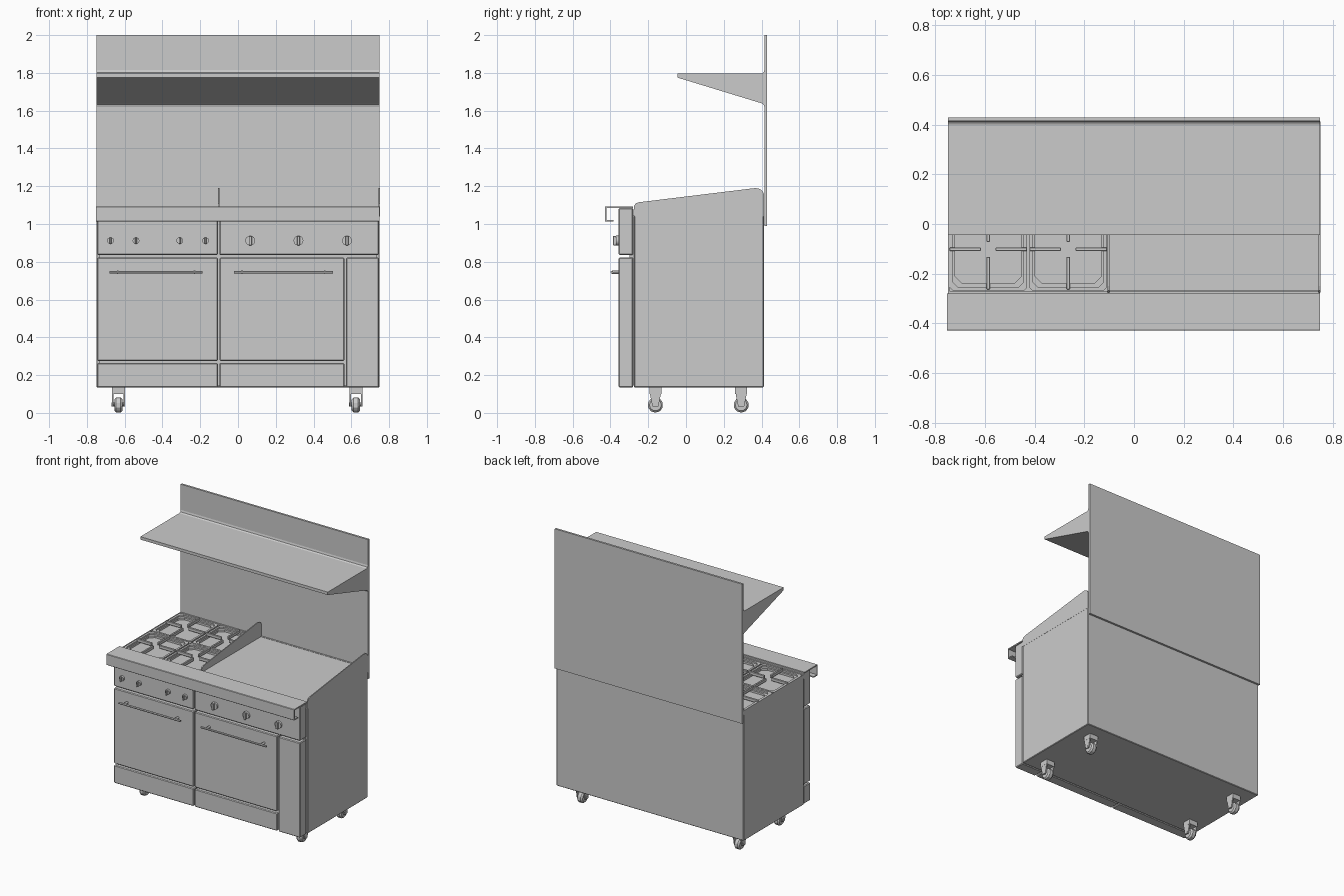
import bpy, bmesh, math
from mathutils import Matrix

if "Cube" in bpy.data.objects:
    bpy.data.objects.remove(bpy.data.objects["Cube"])


def finish(name, bm, bevel=0.0):
    bmesh.ops.recalc_face_normals(bm, faces=bm.faces)
    me = bpy.data.meshes.new(name)
    bm.to_mesh(me)
    bm.free()
    ob = bpy.data.objects.new(name, me)
    bpy.context.collection.objects.link(ob)
    if bevel:
        m = ob.modifiers.new("bevel", 'BEVEL')
        m.width, m.segments = bevel, 1
    return ob


def box(name, x0, x1, y0, y1, z0, z1, bevel=0.0):
    bm = bmesh.new()
    M = Matrix.Translation(((x0 + x1) / 2, (y0 + y1) / 2, (z0 + z1) / 2)) @ \
        Matrix.Diagonal((x1 - x0, y1 - y0, z1 - z0, 1))
    bmesh.ops.create_cube(bm, size=1, matrix=M)
    return finish(name, bm, bevel)


def prism(name, pts, x0, x1, bevel=0.0):
    """Extrude a (y, z) profile along x."""
    bm = bmesh.new()
    f = bm.faces.new([bm.verts.new((x0, y, z)) for y, z in pts])
    r = bmesh.ops.extrude_face_region(bm, geom=[f])
    vs = [v for v in r['geom'] if isinstance(v, bmesh.types.BMVert)]
    bmesh.ops.translate(bm, verts=vs, vec=(x1 - x0, 0, 0))
    return finish(name, bm, bevel)


def cyl(name, c, r, length, axis, n=16, bevel=0.0, smooth=True):
    bm = bmesh.new()
    rot = Matrix.Rotation(math.pi / 2, 4, 'Y' if axis == 'X' else 'X')
    bmesh.ops.create_cone(bm, cap_ends=True, segments=n, radius1=r, radius2=r,
                          depth=length, matrix=Matrix.Translation(c) @ rot)
    ob = finish(name, bm, bevel)
    if smooth:
        bpy.ops.object.select_all(action='DESELECT')
        ob.select_set(True)
        bpy.context.view_layer.objects.active = ob
        bpy.ops.object.shade_smooth_by_angle()
    return ob


# Cabinet body with raised rims around the burner well
box("body", -0.75, 0.75, -0.275, 0.412, 0.135, 1.05, 0.004)
box("front_core", -0.735, 0.735, -0.30, -0.27, 0.145, 1.07)
box("left_rim", -0.75, -0.744, -0.275, 0.412, 1.045, 1.077)
box("front_rim", -0.75, 0.75, -0.28, -0.27, 1.045, 1.077)
box("back_rim", -0.75, 0.75, 0.402, 0.412, 1.045, 1.077)
box("griddle_plate", -0.1, 0.744, -0.268, 0.404, 1.045, 1.075)

# Sloped splash guards beside the griddle
guard = [(-0.275, 1.04), (-0.275, 1.095), (-0.267, 1.109), (-0.25, 1.115), (0.365, 1.19),
         (0.385, 1.188), (0.402, 1.178), (0.412, 1.16), (0.412, 1.04)]
for name, x in (("middle_guard", -0.106), ("right_guard", 0.744)):
    prism(name, guard, x, x + 0.007)

# Back panel and wedge shelf with small fillets
prism("back_panel_shelf", [
    (0.43, 0.99), (0.43, 2.0), (0.415, 2.0), (0.415, 1.815), (0.411, 1.802), (0.40, 1.796),
    (-0.045, 1.796), (-0.045, 1.775), (0.40, 1.639), (0.411, 1.632), (0.415, 1.62),
    (0.415, 0.99)], -0.75, 0.75)

# Bent front rail
prism("front_rail", [
    (-0.28, 1.093), (-0.427, 1.093), (-0.43, 1.09), (-0.43, 1.016), (-0.427, 1.013),
    (-0.385, 1.013), (-0.385, 1.021), (-0.422, 1.021), (-0.422, 1.085), (-0.28, 1.085)],
    -0.753, 0.75)

# Front panels
F, B = -0.357, -0.28
for name, x0, x1, z0, z1 in (
        ("left_control_panel", -0.745, -0.107, 0.836, 1.084),
        ("right_control_panel", -0.098, 0.746, 0.836, 1.084),
        ("left_door", -0.745, -0.107, 0.276, 0.822),
        ("right_door", -0.098, 0.563, 0.276, 0.822),
        ("left_kick_panel", -0.745, -0.107, 0.135, 0.264),
        ("right_kick_panel", -0.098, 0.563, 0.135, 0.264),
        ("side_panel", 0.573, 0.746, 0.135, 0.822)):
    box(name, x0, x1, F, B, z0, z1, 0.005)

# Door handles
for side, x0, x1 in (("left", -0.68, -0.187), ("right", -0.022, 0.502)):
    cyl(side + "_handle", ((x0 + x1) / 2, -0.392, 0.745), 0.007, x1 - x0, 'X', 12)
    for i, x in enumerate((x0 + 0.043, x1 - 0.043)):
        cyl(f"{side}_handle_post_{i}", (x, -0.373, 0.745), 0.009, 0.036, 'Y', 12)

# Knobs with grip bars
for i, (x, r) in enumerate([(-0.675, 0.018), (-0.54, 0.018), (-0.308, 0.018), (-0.172, 0.018),
                            (0.065, 0.026), (0.32, 0.026), (0.577, 0.026)]):
    cyl(f"knob_{i}", (x, -0.363, 0.912), r, 0.014, 'Y')
    w = r * 0.3
    box(f"knob_grip_{i}", x - w, x + w, -0.386, -0.368, 0.912 - r * 0.95, 0.912 + r * 0.95, 0.002)


# Burner grates: octagonal frames with four fingers
def octagon(cx, cy, hx, hy, c):
    q = [(hx, hy - c), (hx - c, hy)]
    return [(cx + x, cy + y) for x, y in
            q + [(-q[1][0], q[1][1]), (-q[0][0], q[0][1])] +
            [(-q[0][0], -q[0][1]), (-q[1][0], -q[1][1])] +
            [(q[1][0], -q[1][1]), (q[0][0], -q[0][1])]]


def frame(name, outer, inner, z0, z1):
    bm = bmesh.new()
    rings = [[bm.verts.new((x, y, z)) for x, y in pts]
             for pts, z in ((outer, z0), (outer, z1), (inner, z1), (inner, z0))]
    for k in range(4):
        a, b = rings[k], rings[(k + 1) % 4]
        for i in range(8):
            j = (i + 1) % 8
            bm.faces.new((a[i], a[j], b[j], b[i]))
    return finish(name, bm)


HX, HY, ZT = 0.156, 0.166, 1.086
for i, cx in enumerate((-0.587, -0.265)):
    for j, cy in enumerate((-0.102, 0.235)):
        tag = f"{i}{j}"
        frame("grate_frame_" + tag, octagon(cx, cy, HX, HY, 0.012),
              octagon(cx, cy, HX - 0.014, HY - 0.014, 0.02), 1.05, 1.075)
        frame("burner_rim_" + tag, octagon(cx, cy, HX - 0.013, HY - 0.013, 0.02),
              octagon(cx, cy, HX - 0.022, HY - 0.028, 0.03), 1.045, 1.064)
        w = 0.007
        for s in (-1, 1):
            xa, xb = sorted((cx + s * HX, cx + s * 0.03))
            box(f"grate_finger_x_{tag}_{s}", xa, xb, cy - w, cy + w, 1.064, ZT, 0.002)
            ya, yb = sorted((cy + s * (HY - 0.005), cy + s * 0.03))
            box(f"grate_finger_y_{tag}_{s}", cx - w, cx + w, ya, yb, 1.064, ZT, 0.002)

# Casters
for i, x in enumerate((-0.633, 0.624)):
    for j, y in enumerate((-0.162, 0.292)):
        tag = f"{i}{j}"
        cyl("caster_wheel_" + tag, (x, y, 0.042), 0.042, 0.044, 'X', 10, 0.01, False)
        cyl("caster_axle_" + tag, (x, y, 0.045), 0.01, 0.072, 'X', 8)
        box("caster_plate_" + tag, x - 0.035, x + 0.035, y - 0.032, y + 0.032, 0.1, 0.137)
        for s in (-1, 1):
            xm = x + s * 0.0305
            prism(f"caster_fork_{tag}_{s}",
                  [(y - 0.032, 0.125), (y + 0.032, 0.125), (y + 0.028, 0.095),
                   (y + 0.016, 0.035), (y - 0.016, 0.035), (y - 0.028, 0.095)],
                  xm - 0.004, xm + 0.004)
